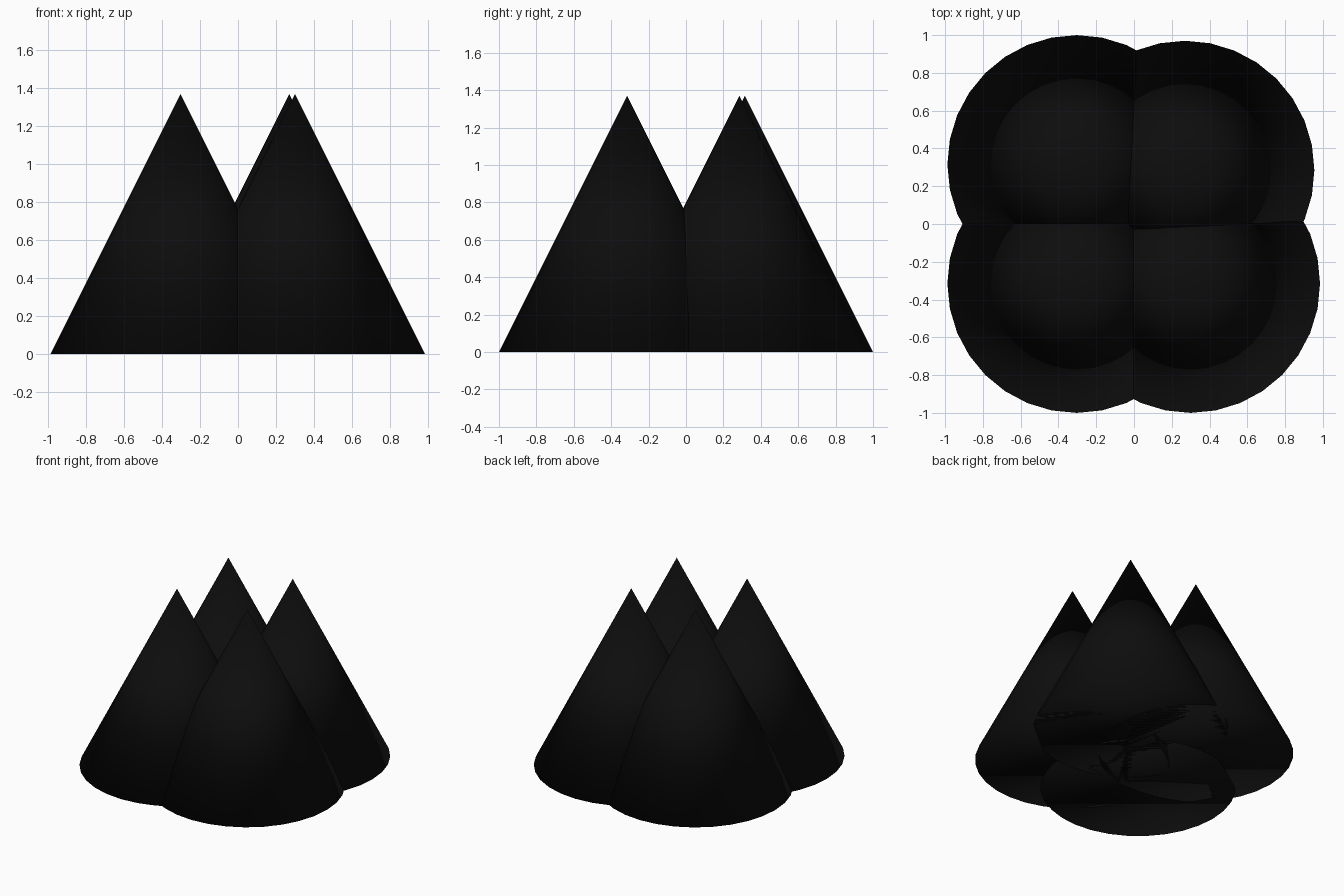
import bpy

if "Cube" in bpy.data.objects:
    bpy.data.objects.remove(bpy.data.objects["Cube"])

R, H = 0.685, 1.37

# near-black material
black = bpy.data.materials.new("black")
black.diffuse_color = (0.004, 0.004, 0.004, 1)
black.use_nodes = True
black.node_tree.nodes["Principled BSDF"].inputs["Base Color"].default_value = black.diffuse_color

# four overlapping cones, one per corner
cones = {
    "front_left_cone": (-0.303, -0.315),
    "front_right_cone": (0.30, -0.315),
    "back_left_cone": (-0.303, 0.315),
    "back_right_cone": (0.27, 0.285),
}
for name, (x, y) in cones.items():
    bpy.ops.mesh.primitive_cone_add(vertices=32, radius1=R, radius2=0, depth=H,
                                    location=(x, y, H / 2))
    cone = bpy.context.object
    cone.name = name
    cone.data.materials.append(black)
    bpy.ops.object.shade_smooth()
